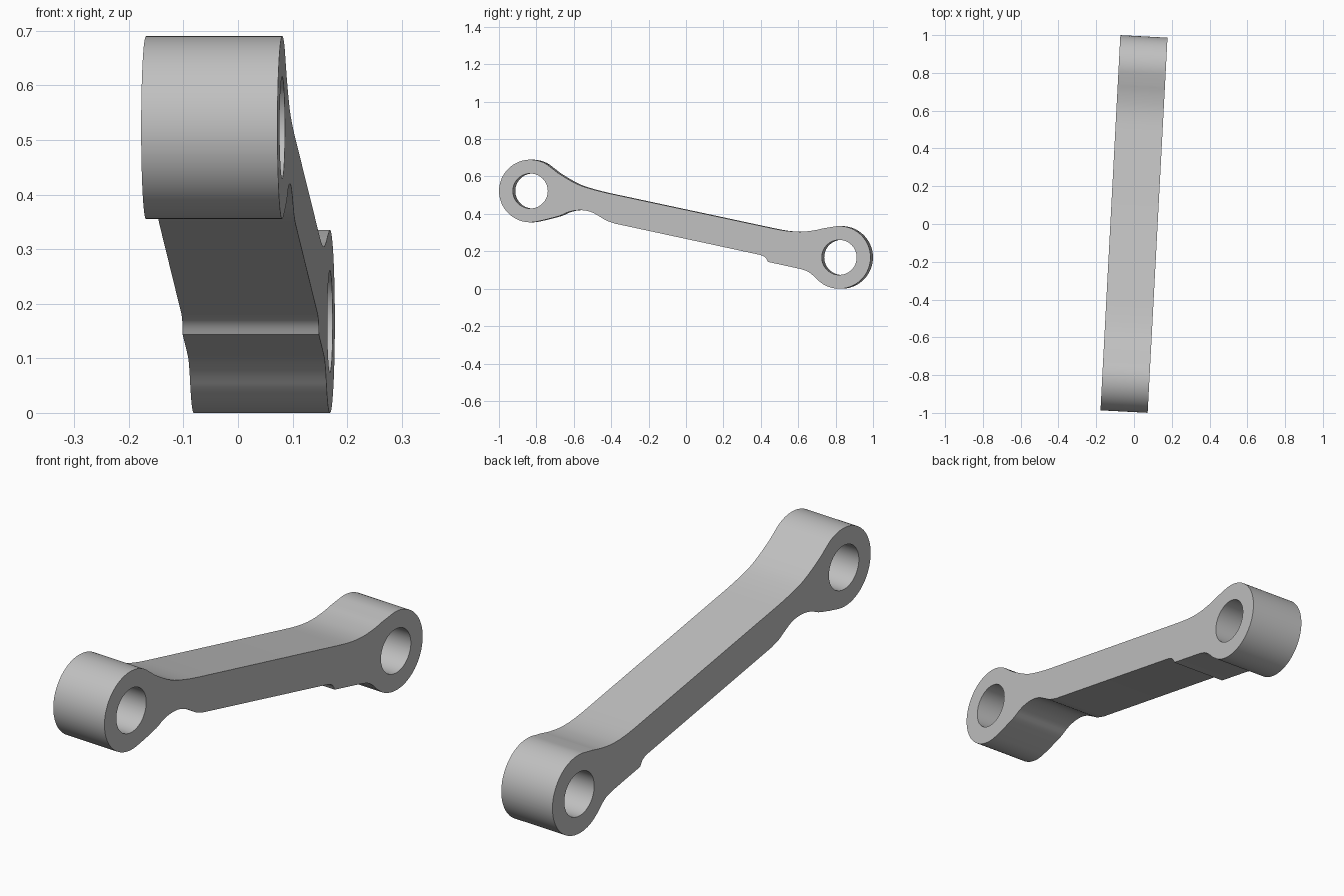
import bpy, bmesh, math
from mathutils import Vector, Matrix

cube = bpy.data.objects.get("Cube")
if cube:
    bpy.data.objects.remove(cube, do_unlink=True)

WIDTH = 0.25
RING, BORE = 0.1675, 0.0935
FRONT, BACK = Vector((-0.827, 0.525)), Vector((0.827, 0.17))


def arc(centre, radius, start, end, steps):
    """Points on a circle between two angles in degrees."""
    angles = [math.radians(start + (end - start) * i / steps) for i in range(steps + 1)]
    return [centre + radius * Vector((math.cos(a), math.sin(a))) for a in angles]


def smooth(points, steps=3):
    """Rounded path through a few points."""
    p = [Vector(q) for q in points]
    p = [p[0]] + p + [p[-1]]
    out = []
    for a, b, c, d in zip(p, p[1:], p[2:], p[3:]):
        for i in range(steps):
            t = i / steps
            out.append(0.5 * (2 * b + (c - a) * t + (2 * a - 5 * b + 4 * c - d) * t * t
                              + (3 * b - a - 3 * c + d) * t ** 3))
    return out + [p[-1]]


# Fillets where the bar meets the two bearing rings, and the small step below
bottom_front = [(-0.74, 0.373), (-0.67, 0.392), (-0.63, 0.41), (-0.585, 0.421),
                (-0.535, 0.421), (-0.495, 0.41), (-0.455, 0.388), (-0.42, 0.367), (-0.375, 0.351)]
step = [(0.405, 0.183), (0.425, 0.174), (0.437, 0.162), (0.445, 0.146)]
bottom_back = [(0.62, 0.108), (0.655, 0.096), (0.685, 0.075), (0.71, 0.05)]
top_back = [(0.74, 0.325), (0.69, 0.314), (0.62, 0.307), (0.55, 0.311), (0.48, 0.323)]
top_front = [(-0.41, 0.513), (-0.48, 0.53), (-0.56, 0.555), (-0.62, 0.585), (-0.68, 0.622)]

outline = (arc(FRONT, RING, 57, 283, 56) + smooth(bottom_front) + smooth(step)
           + smooth(bottom_back) + arc(BACK, RING, 239, 463, 56)
           + smooth(top_back) + smooth(top_front))
bores = [arc(c, BORE, 0, 360, 64)[:-1] for c in (FRONT, BACK)]

# Fill the side profile around the bores and extrude it across the width
bm = bmesh.new()
edges = []
for loop in [outline] + bores:
    verts = [bm.verts.new((-WIDTH / 2, p.x, p.y)) for p in loop]
    edges += [bm.edges.new((verts[i - 1], verts[i])) for i in range(len(verts))]
bmesh.ops.triangle_fill(bm, edges=edges, use_beauty=True, normal=(1, 0, 0))
extruded = bmesh.ops.extrude_face_region(bm, geom=bm.faces[:], use_keep_orig=True)
moved = [g for g in extruded["geom"] if isinstance(g, bmesh.types.BMVert)]
bmesh.ops.translate(bm, verts=moved, vec=(WIDTH, 0, 0))
bmesh.ops.recalc_face_normals(bm, faces=bm.faces[:])
bmesh.ops.transform(bm, matrix=Matrix.Rotation(math.radians(-3.03), 4, 'Z'), verts=bm.verts[:])
low = min(v.co.z for v in bm.verts)
bmesh.ops.translate(bm, verts=bm.verts[:], vec=(0, 0, -low))

mesh = bpy.data.meshes.new("link_arm")
bm.to_mesh(mesh)
bm.free()
link = bpy.data.objects.new("link_arm", mesh)
bpy.context.collection.objects.link(link)

# Plain grey metal
grey = bpy.data.materials.new("grey_metal")
grey.use_nodes = True
colour = (0.53, 0.53, 0.53, 1)
grey.diffuse_color = colour
grey.node_tree.nodes["Principled BSDF"].inputs["Base Color"].default_value = colour
mesh.materials.append(grey)

bpy.ops.object.select_all(action='DESELECT')
link.select_set(True)
bpy.context.view_layer.objects.active = link
bpy.ops.object.shade_smooth_by_angle(angle=math.radians(30))
